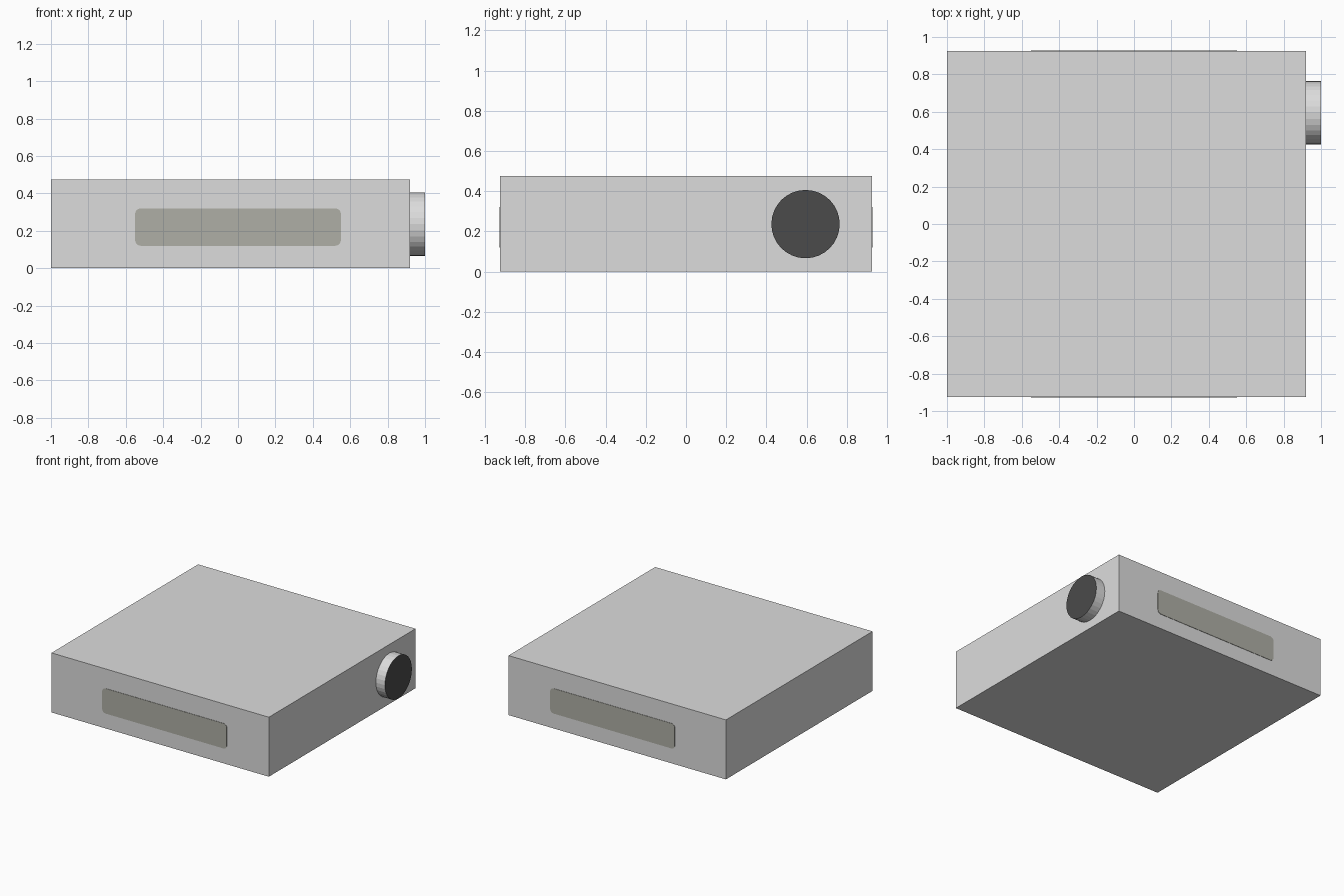
import bpy, bmesh, math
from mathutils import Matrix

if "Cube" in bpy.data.objects:
    bpy.data.objects.remove(bpy.data.objects["Cube"])


def material(name, rgb):
    m = bpy.data.materials.new(name)
    m.diffuse_color = (*rgb, 1)
    m.use_nodes = True
    m.node_tree.nodes["Principled BSDF"].inputs["Base Color"].default_value = m.diffuse_color
    return m


LIGHT = material("light grey", (0.72, 0.72, 0.72))
DARK = material("charcoal", (0.07, 0.07, 0.07))
PANEL = material("warm grey", (0.43, 0.43, 0.38))


def add_object(name, bm, *mats):
    bmesh.ops.recalc_face_normals(bm, faces=bm.faces)
    mesh = bpy.data.meshes.new(name)
    bm.to_mesh(mesh)
    bm.free()
    for m in mats:
        mesh.materials.append(m)
    obj = bpy.data.objects.new(name, mesh)
    bpy.context.collection.objects.link(obj)
    return obj


X0, X1, Y, H = -1.0, 0.92, 0.925, 0.475

# Main box
bm = bmesh.new()
bmesh.ops.create_cube(bm, size=1)
bmesh.ops.scale(bm, vec=(X1 - X0, 2 * Y, H), verts=bm.verts)
bmesh.ops.translate(bm, vec=((X0 + X1) / 2, 0, H / 2), verts=bm.verts)
add_object("case", bm, LIGHT)

# Round knob on the right side, with a dark end face
R, DEPTH = 0.17, 1.0 - X1
bm = bmesh.new()
bmesh.ops.create_cone(bm, cap_ends=True, segments=32, radius1=R, radius2=R, depth=DEPTH)
bmesh.ops.transform(bm, verts=bm.verts, matrix=Matrix.Translation((X1 + DEPTH / 2, 0.595, 0.236))
                    @ Matrix.Rotation(math.pi / 2, 4, 'Y'))
bm.normal_update()
for f in bm.faces:
    f.material_index = 1 if f.normal.x > 0.9 else 0
add_object("knob", bm, LIGHT, DARK)


# Thin rounded panels on the front and back
def panel(name, side, half_w=0.55, z0=0.12, z1=0.32, r=0.03, thick=0.003):
    bm = bmesh.new()
    verts = []
    corners = [(half_w - r, z1 - r), (r - half_w, z1 - r),
               (r - half_w, z0 + r), (half_w - r, z0 + r)]
    for i, (cx, cz) in enumerate(corners):
        for k in range(6):
            a = math.pi / 2 * (i + k / 5)
            verts.append(bm.verts.new((cx + r * math.cos(a), side * Y, cz + r * math.sin(a))))
    face = bm.faces.new(verts)
    out = bmesh.ops.extrude_face_region(bm, geom=[face], use_keep_orig=True)
    moved = [g for g in out["geom"] if isinstance(g, bmesh.types.BMVert)]
    bmesh.ops.translate(bm, vec=(0, side * thick, 0), verts=moved)
    add_object(name, bm, PANEL)


panel("front_panel", -1)
panel("back_panel", 1)
